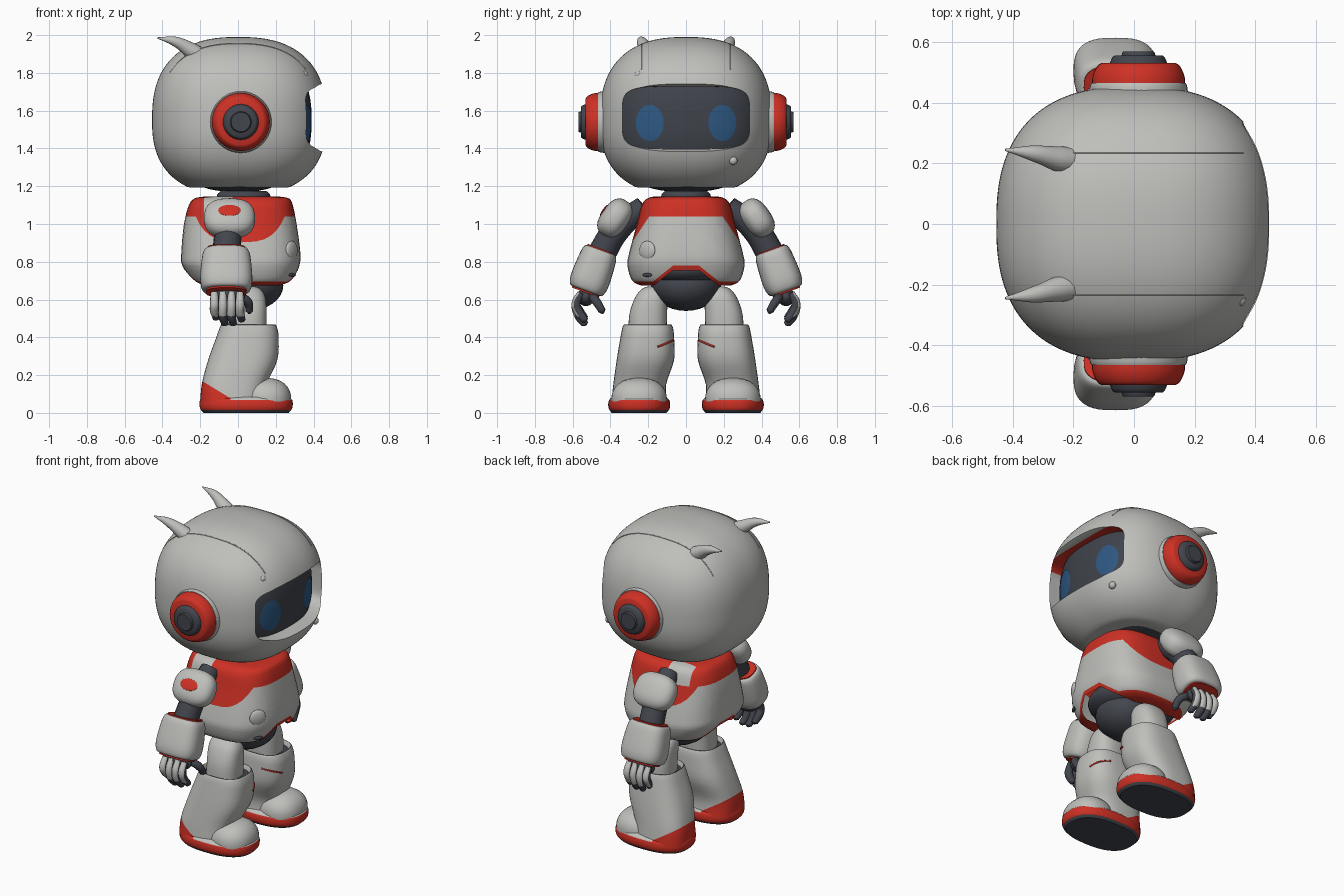
import bpy, bmesh
from math import sin, cos, pi, radians, copysign
from mathutils import Matrix, Vector

if "Cube" in bpy.data.objects:
    bpy.data.objects.remove(bpy.data.objects["Cube"])


def material(name, rgb):
    m = bpy.data.materials.new(name)
    m.use_nodes = True
    m.diffuse_color = (*rgb, 1)
    m.node_tree.nodes["Principled BSDF"].inputs["Base Color"].default_value = (*rgb, 1)
    return m


WHITE = material("shell_white", (0.52, 0.52, 0.50))
RED = material("trim_red", (0.62, 0.03, 0.018))
DARK = material("joint_grey", (0.055, 0.06, 0.075))
GLASS = material("visor_glass", (0.05, 0.057, 0.07))
BLUE = material("eye_blue", (0.028, 0.1, 0.23))


def select(ob):
    bpy.ops.object.select_all(action='DESELECT')
    ob.select_set(True)
    bpy.context.view_layer.objects.active = ob


def smooth(ob, angle=40):
    select(ob)
    bpy.ops.object.shade_smooth_by_angle(angle=radians(angle))
    return ob


def paint(ob, rule):
    for f in ob.data.polygons:
        f.material_index = rule(f.center, f.normal)


def finish(bm, name, mats, rule=None):
    me = bpy.data.meshes.new(name)
    bm.to_mesh(me)
    bm.free()
    ob = bpy.data.objects.new(name, me)
    bpy.context.collection.objects.link(ob)
    for m in mats:
        me.materials.append(m)
    if rule:
        paint(ob, rule)
    return smooth(ob)


def mirror(ob):
    """Name the +y part left and add its right twin."""
    base = ob.name
    ob.name = "left_" + base
    twin = bpy.data.objects.new("right_" + base, ob.data.copy())
    twin.data.transform(Matrix.Scale(-1, 4, (0, 1, 0)))
    twin.data.flip_normals()
    bpy.context.collection.objects.link(twin)


def loft(rings, power=3, sides=48, steps=4, matrix=Matrix()):
    """Superellipse rings (x, y, z, half x, half y), smoothly interpolated."""
    pts = [Vector(r) for r in rings]
    dense = []
    for i in range(len(pts) - 1):
        a, b = pts[max(i - 1, 0)], pts[i]
        c, d = pts[i + 1], pts[min(i + 2, len(pts) - 1)]
        for k in range(steps):
            t = k / steps
            dense.append(b + (c - a) * (t / 2) + (a * 2 - b * 5 + c * 4 - d) * (t * t / 2)
                         + (b * 3 - a - c * 3 + d) * (t ** 3 / 2))
    dense.append(pts[-1])
    bm = bmesh.new()
    loops = []
    for x, y, z, hx, hy in dense:
        loop = []
        for k in range(sides):
            c, s = cos(2 * pi * k / sides), sin(2 * pi * k / sides)
            loop.append(bm.verts.new((x + hx * copysign(abs(c) ** (2 / power), c),
                                      y + hy * copysign(abs(s) ** (2 / power), s), z)))
        loops.append(loop)
    for lo, hi in zip(loops, loops[1:]):
        for k in range(sides):
            n = (k + 1) % sides
            bm.faces.new((lo[k], lo[n], hi[n], hi[k]))
    bm.faces.new(loops[0][::-1])
    bm.faces.new(loops[-1])
    bm.transform(matrix)
    bmesh.ops.recalc_face_normals(bm, faces=bm.faces)
    return bm


def ball(radii, matrix, power=2.0, seg=32):
    """Superellipsoid."""
    bm = bmesh.new()
    bmesh.ops.create_uvsphere(bm, u_segments=seg, v_segments=seg // 2, radius=1)
    for v in bm.verts:
        size = sum(abs(c) ** power for c in v.co) ** (1 / power)
        v.co = Vector(c / size * r for c, r in zip(v.co, radii))
    bm.transform(matrix)
    return bm


def tube(name, points, radii, mat):
    cu = bpy.data.curves.new(name, 'CURVE')
    cu.dimensions, cu.bevel_depth, cu.bevel_resolution = '3D', 1, 4
    cu.resolution_u, cu.use_fill_caps = 6, True
    sp = cu.splines.new('BEZIER')
    sp.bezier_points.add(len(points) - 1)
    for bp, p, r in zip(sp.bezier_points, points, radii):
        bp.co, bp.radius = p, r
        bp.handle_left_type = bp.handle_right_type = 'AUTO'
    ob = bpy.data.objects.new(name, cu)
    bpy.context.collection.objects.link(ob)
    cu.materials.append(mat)
    select(ob)
    bpy.ops.object.convert(target='MESH')
    return smooth(bpy.context.object)


def cut(bm, co, no, trim=False):
    bmesh.ops.bisect_plane(bm, geom=bm.verts[:] + bm.edges[:] + bm.faces[:],
                           plane_co=co, plane_no=no, clear_inner=trim)


def at(x, y, z, angle=0, axis='X'):
    return Matrix.Translation((x, y, z)) @ Matrix.Rotation(radians(angle), 4, axis)


# Helmet with a flared face opening, lined red along its top
P, MID = 2.5, 1.55
bm = ball((0.455, 0.455, 1), Matrix(), P, 128)
for v in bm.verts:
    v.co.z = max(v.co.z * (0.44 if v.co.z > 0 else 0.40), -0.357) + MID
    v.co.x *= 1.03 if v.co.x > 0 else 1
helmet = finish(bm, "helmet", [WHITE, RED])
cutter = finish(loft([(-1.563, 0, 0.2, 0.163, 0.335), (-1.563, 0, 0.405, 0.165, 0.338),
                      (-1.563, 0, 0.6, 0.235, 0.385)], 5, 64, 1,
                     Matrix.Rotation(pi / 2, 4, 'Y')), "opening_cutter", [])
cutter.hide_render = True
mod = helmet.modifiers.new("opening", 'BOOLEAN')
mod.object, mod.operation, mod.solver = cutter, 'DIFFERENCE', 'EXACT'
select(helmet)
bpy.ops.object.modifier_apply(modifier="opening")
bpy.data.objects.remove(cutter)
paint(helmet, lambda c, n: int(n.z < -0.6 and 0.2 < c.x < 0.405 and c.z > 1.65))
smooth(helmet, 35)

# Visor and eyes
VX, VY, VZ = 0.39, 0.43, 0.38
finish(ball((VX, VY, VZ), at(0, 0, MID), P, 64), "visor", [GLASS])
bm = bmesh.new()
bmesh.ops.create_grid(bm, x_segments=24, y_segments=24, size=1)
for v in bm.verts:
    u, w = v.co.x, v.co.y
    y = 0.192 + 0.074 * u * (1 - w * w / 2) ** 0.5
    z = -0.015 + 0.096 * w * (1 - u * u / 2) ** 0.5
    v.co = (VX * (1 - (y / VY) ** P - abs(z / VZ) ** P) ** (1 / P) + 0.004, y, z + MID)
bmesh.ops.recalc_face_normals(bm, faces=bm.faces)
if sum(f.normal.x for f in bm.faces) < 0:
    bmesh.ops.reverse_faces(bm, faces=bm.faces)
mirror(finish(bm, "eye", [BLUE]))

# Helmet ridges, horns and bolts
xs = [-0.36 + 0.06 * i for i in range(13)]
seam = [(x, 0.235, MID + 0.44 * (1 - abs(x / (0.469 if x > 0 else 0.455)) ** P
                               - (0.235 / 0.455) ** P) ** (1 / P)) for x in xs]
mirror(tube("helmet_ridge", seam, [0.003] * len(xs), WHITE))
mirror(tube("horn", [(-0.17, 0.205, 1.87), (-0.25, 0.215, 1.92), (-0.33, 0.233, 1.965),
                     (-0.425, 0.245, 1.985)], [0.048, 0.042, 0.027, 0.004], WHITE))
for name, spot in (("brow_bolt", (0.35, -0.25, 1.79)), ("chin_bolt", (0.375, 0.25, 1.335))):
    finish(ball((0.02, 0.022, 0.022), at(*spot)), name, [WHITE])

# Ear pods
turn = at(0.015, 0, 1.54, -90)
for name, mat, y0, y1, r, taper in (("ear_base", WHITE, 0.38, 0.465, 0.165, 0.95),
                                    ("ear_ring", RED, 0.42, 0.532, 0.153, 0.8),
                                    ("ear_hub", DARK, 0.45, 0.556, 0.1, 0.8),
                                    ("ear_cap", DARK, 0.5, 0.57, 0.06, 0.85)):
    rings = [(0, 0, y0, r, r), (0, 0, y1 - 0.05, r, r),
             (0, 0, y1 - 0.012, r * (1 + taper) / 2, r * (1 + taper) / 2),
             (0, 0, y1, r * taper, r * taper)]
    mirror(finish(loft(rings, 2, 40, 3, turn), name, [mat]))

# Neck
finish(loft([(0.03, 0, 1.1, 0.08, 0.08), (0.03, 0, 1.25, 0.08, 0.08)], 2), "neck", [DARK])
finish(loft([(0.03, 0, 1.12, 0.14, 0.13), (0.03, 0, 1.155, 0.14, 0.13),
             (0.03, 0, 1.175, 0.12, 0.11)], 2), "collar", [DARK])

# Torso with red yoke, white shoulder patches and red hip arch
bm = loft([(0.02, 0, 0.675, 0.225, 0.24), (0.025, 0, 0.70, 0.265, 0.285),
           (0.015, 0, 0.78, 0.31, 0.31), (0.015, 0, 0.85, 0.315, 0.30),
           (0.012, 0, 1.0, 0.298, 0.26), (0.015, 0, 1.1, 0.275, 0.235),
           (0.02, 0, 1.135, 0.25, 0.205), (0.02, 0, 1.145, 0.2, 0.17)])
cut(bm, (0, 0, 1.04), (0, 0, 1))
cut(bm, (0, 0, 0.695), (0, 0, 1))
for x in (-0.18, -0.03):
    cut(bm, (x, 0, 1), (1, 0, 0))
for s in (1, -1):
    cut(bm, (0, 0.195 * s, 1.04), (0, 1.5 * s, 1))
    cut(bm, (0, 0.15 * s, 1), (0, 1, 0))
    for grow in (0, 0.024):
        cut(bm, (0, 0.07 * s, 0.755 + grow), (0, 0.8 * s, 1))
for grow in (0, 0.024):
    cut(bm, (0, 0, 0.755 + grow), (0, 0, 1))


def in_arch(c, grow):
    return c.z < 0.755 + grow - max(0, (abs(c.y) - 0.07) * 0.8)


def torso_colour(c, n):
    if c.z > 1.04 and abs(c.y) > 0.15 and -0.18 < c.x < -0.03:
        return 0
    yoke = c.z > min(1.04, 1.04 - (abs(c.y) - 0.195) * 1.5)
    return int(yoke or c.z < 0.695 or in_arch(c, 0.024))


bmesh.ops.delete(bm, geom=[f for f in bm.faces if in_arch(f.calc_center_median(), 0)],
                 context='FACES')
finish(bm, "torso", [WHITE, RED], torso_colour)
finish(ball((0.19, 0.185, 0.135), at(0.05, 0, 0.675)), "pelvis", [DARK])
finish(ball((0.27, 0.24, 0.1), at(0.015, 0, 0.76)), "hip_core", [DARK])
finish(ball((0.018, 0.05, 0.05), at(0.284, -0.205, 0.86, -35, 'Z')), "chest_button", [WHITE])
finish(ball((0.01, 0.03, 0.01), at(0.288, -0.205, 0.73, -35, 'Z')), "chest_slot", [DARK])

# Arms, with a badge on the right shoulder only
mirror(finish(ball((0.135, 0.075, 0.11), at(-0.045, 0.375, 1.03, 35), 2.6),
              "shoulder_pad", [WHITE]))
finish(ball((0.06, 0.006, 0.035), at(-0.045, -0.375, 1.03, -35) @ at(0, -0.074, 0)),
       "right_shoulder_badge", [RED])
mirror(tube("upper_arm", [(-0.04, 0.22, 1.09), (-0.05, 0.36, 0.98), (-0.065, 0.46, 0.82)],
            [0.06, 0.072, 0.075], DARK))
arm = at(-0.062, 0.49, 0.755, 20)
mirror(finish(loft([(0, 0, -0.117, 0.105, 0.075), (0, 0, -0.105, 0.127, 0.095),
                    (0, 0, -0.05, 0.138, 0.105), (0, 0, 0.06, 0.13, 0.099),
                    (0, 0, 0.105, 0.118, 0.09), (0, 0, 0.115, 0.1, 0.074)], 2.8, 40, 4, arm),
              "forearm", [WHITE]))
mirror(finish(loft([(0, 0, -0.125, 0.107, 0.076), (0, 0, 0.121, 0.104, 0.076)], 2.8, 40, 1, arm),
              "cuff", [RED]))

# Hands
mirror(finish(ball((0.09, 0.045, 0.05), at(-0.055, 0.53, 0.615)), "palm", [DARK]))
for i, x in enumerate((-0.125, -0.08, -0.035, 0.01)):
    drop = (0.03, 0, 0, 0.02)[i]
    finger = tube("finger_%d" % (i + 1),
                  [(x, 0.555, 0.635), (x, 0.582, 0.575), (x, 0.565, 0.51 + drop),
                   (x + 0.01, 0.535, 0.47 + drop), (x + 0.01, 0.53, 0.462 + drop)],
                  [0.02, 0.024, 0.024, 0.019, 0.006], DARK)
    finger.data.materials.append(WHITE)
    paint(finger, lambda c, n: int(n.y > 0.35 and c.z > 0.51))
    mirror(finger)
mirror(tube("thumb", [(0.0, 0.5, 0.62), (0.05, 0.475, 0.59), (0.06, 0.445, 0.54),
                      (0.06, 0.44, 0.525)], [0.022, 0.024, 0.02, 0.006], DARK))

# Legs
mirror(finish(loft([(0.05, 0.205, 0.4, 0.1, 0.1), (0.05, 0.2, 0.52, 0.102, 0.1),
                    (0.045, 0.185, 0.61, 0.1, 0.085), (0.04, 0.175, 0.655, 0.08, 0.06),
                    (0.04, 0.17, 0.668, 0.05, 0.035)], 2.5, 40), "thigh", [WHITE]))
bm = loft([(-0.03, 0.248, 0.05, 0.17, 0.148), (-0.02, 0.245, 0.15, 0.172, 0.14),
           (0.025, 0.215, 0.28, 0.183, 0.152), (0.05, 0.205, 0.4, 0.165, 0.142),
           (0.055, 0.203, 0.45, 0.152, 0.134), (0.055, 0.203, 0.467, 0.142, 0.124),
           (0.055, 0.203, 0.44, 0.13, 0.114)], 2.7)
cut(bm, (-0.2, 0, 0.175), (0.61, 0, 1))
mirror(finish(bm, "shin", [WHITE, RED, DARK], lambda c, n: 2 if (
    c.z > 0.43 and n.z > 0.95) else int(c.z < 0.175 - (c.x + 0.2) * 0.61)))
mirror(tube("shin_stripe", [(0.12, 0.068, 0.385), (0.184, 0.1, 0.37), (0.212, 0.15, 0.35)],
            [0.005] * 3, RED))

# Boots
bm = loft([(0.043, 0.248, 0, 0.225, 0.145), (0.043, 0.248, 0.02, 0.242, 0.16),
           (0.043, 0.248, 0.045, 0.247, 0.164), (0.043, 0.248, 0.07, 0.243, 0.158),
           (0.04, 0.248, 0.085, 0.225, 0.14)], 2.5)
cut(bm, (0, 0, 0.014), (0, 0, 1))
cut(bm, (0, 0, 0.068), (0, 0, 1))
mirror(finish(bm, "boot", [WHITE, RED, DARK], lambda c, n: 2 if c.z < 0.014 else int(
    c.z < 0.068 or c.x < -0.05)))
bm = ball((0.135, 0.147, 0.115), at(0.147, 0.248, 0.07), 2.3)
cut(bm, (0, 0, 0.06), (0, 0, 1), True)
mirror(finish(bm, "toe_cap", [WHITE]))
